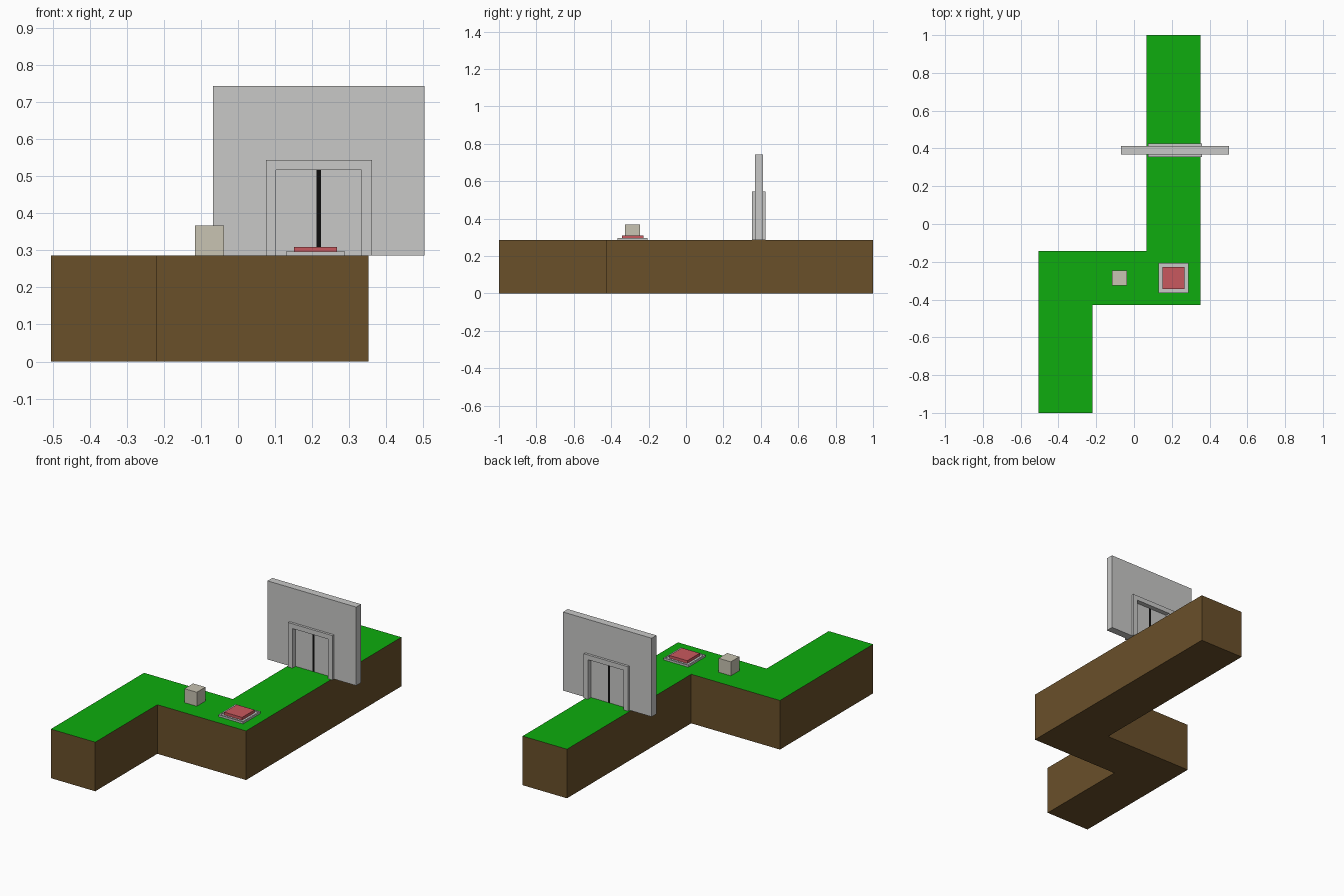
import bpy, bmesh
from mathutils import Vector

if "Cube" in bpy.data.objects:
    bpy.data.objects.remove(bpy.data.objects["Cube"])

T = 2 / 7            # path tile size, also the ground height
PX = 0.209           # centre of the right-hand path
GX = 0.218           # centre of the gate
GY = 0.39            # depth position of the gate


def mat(name, rgb):
    m = bpy.data.materials.new(name)
    m.diffuse_color = (*rgb, 1)
    m.use_nodes = True
    m.node_tree.nodes["Principled BSDF"].inputs["Base Color"].default_value = m.diffuse_color
    return m


GREEN = mat("grass_green", (0.0044, 0.413, 0.0044))
BROWN = mat("earth_brown", (0.144, 0.080, 0.023))
GREY = mat("wall_grey", (0.578, 0.578, 0.571))
BLACK = mat("black", (0.004, 0.004, 0.004))
RED = mat("button_red", (0.584, 0.098, 0.112))
BEIGE = mat("crate_beige", (0.578, 0.546, 0.445))


def finish(name, bm, mats):
    bmesh.ops.recalc_face_normals(bm, faces=bm.faces[:])
    me = bpy.data.meshes.new(name)
    bm.to_mesh(me)
    bm.free()
    for m in mats:
        me.materials.append(m)
    ob = bpy.data.objects.new(name, me)
    bpy.context.collection.objects.link(ob)
    return ob


def prism(points, direction):
    """Extrude a closed outline along a vector."""
    bm = bmesh.new()
    face = bm.faces.new([bm.verts.new(p) for p in points])
    ext = bmesh.ops.extrude_face_region(bm, geom=[face], use_keep_orig=True)
    moved = [g for g in ext["geom"] if isinstance(g, bmesh.types.BMVert)]
    bmesh.ops.translate(bm, verts=moved, vec=Vector(direction))
    bmesh.ops.recalc_face_normals(bm, faces=bm.faces[:])
    return bm


def box(x, y, z0, z1, hx, hy):
    return prism([(x - hx, y - hy, z0), (x + hx, y - hy, z0),
                  (x + hx, y + hy, z0), (x - hx, y + hy, z0)], (0, 0, z1 - z0))


def arch(name, half_out, top_out, half_in, top_in, y0, y1):
    """Upright slab with a doorway cut out of the bottom."""
    pts = [(-half_out, T), (-half_out, top_out), (half_out, top_out), (half_out, T),
           (half_in, T), (half_in, top_in), (-half_in, top_in), (-half_in, T)]
    finish(name, prism([(GX + a, y0, z) for a, z in pts], (0, y1 - y0, 0)), [GREY])


# Z-shaped ground: earth sides with a grass top
xl, xr = -0.505, 0.352
outline = [(xl, -1), (xl + T, -1), (xl + T, -1.5 * T), (xr, -1.5 * T),
           (xr, 1), (xr - T, 1), (xr - T, -0.5 * T), (xl, -0.5 * T)]
bm = prism([(x, y, 0) for x, y in outline], (0, 0, T))
for f in bm.faces:
    f.material_index = 1 if f.normal.z > 0.5 else 0
finish("ground_path", bm, [BROWN, GREEN])

# Gate wall and its projecting door frame
arch("gate_wall", T, 0.743, T / 2 - 0.005, 0.54, GY - 0.022, GY + 0.022)
arch("door_frame", T / 2, 0.544, 0.115, 0.516, GY - 0.036, GY + 0.036)

# Two sliding doors with a black seam between
for side, name in ((-1, "left_door"), (1, "right_door")):
    finish(name, box(GX + side * 0.061, GY, T, 0.516, 0.0545, 0.008), [GREY])
finish("door_seam", box(GX, GY, T, 0.516, 0.0066, 0.0075), [BLACK])

# Floor button: grey rim, sunken black well, red cap
bm = box(PX, -T, T, T + 0.011, 0.08, 0.08)
top = next(f for f in bm.faces if f.normal.z > 0.5)
bmesh.ops.inset_region(bm, faces=[top], thickness=0.011)
rim = bmesh.ops.extrude_face_region(bm, geom=[top])
bmesh.ops.translate(bm, vec=(0, 0, -0.004),
                    verts=[g for g in rim["geom"] if isinstance(g, bmesh.types.BMVert)])
if top.is_valid:
    bm.faces.remove(top)
for f in bm.faces:
    c = f.calc_center_median()
    inner = max(abs(v.co.x - PX) for v in f.verts) < 0.07
    f.material_index = 1 if inner and c.z > T + 0.003 else 0
finish("button_base", bm, [GREY, BLACK])
finish("button_cap", box(PX, -T, T + 0.004, 0.309, 0.0575, 0.0575), [RED])

# Loose crate
finish("crate", box(-0.077, -T, T, 0.367, 0.0395, 0.0395), [BEIGE])
